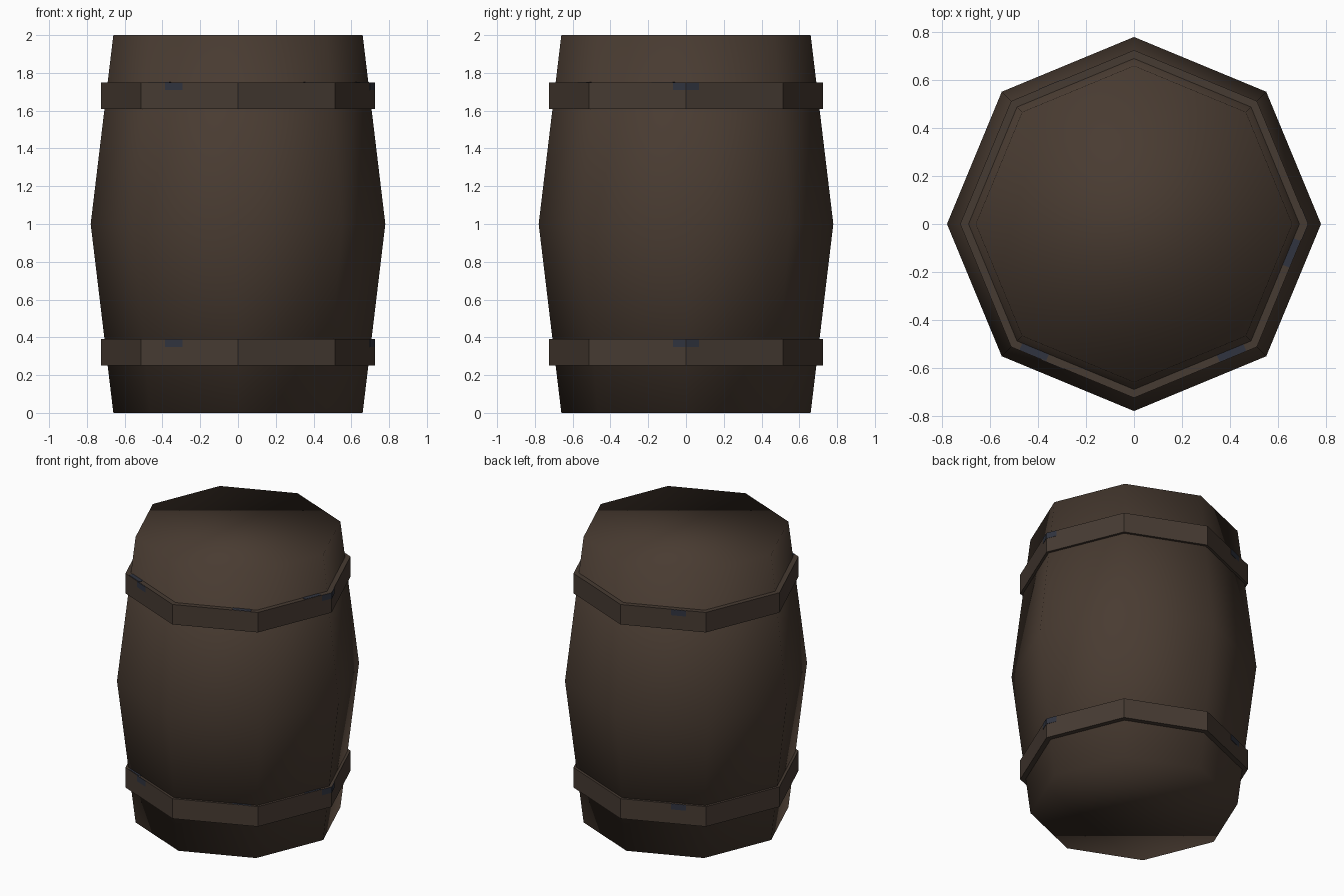
import bpy, bmesh, math
from mathutils import Matrix, Vector

if "Cube" in bpy.data.objects:
    bpy.data.objects.remove(bpy.data.objects["Cube"])


def material(name, rgb):
    m = bpy.data.materials.new(name)
    m.diffuse_color = (*rgb, 1)
    m.use_nodes = True
    m.node_tree.nodes["Principled BSDF"].inputs["Base Color"].default_value = m.diffuse_color
    return m


WOOD = material("dark brown wood", (0.066, 0.044, 0.031))
HOOP = material("dark brown hoop", (0.062, 0.043, 0.032))
BLUE = material("dull blue", (0.030, 0.034, 0.050))


def finish(bm, name, mat, smooth=False):
    bmesh.ops.recalc_face_normals(bm, faces=bm.faces)
    for f in bm.faces:
        f.smooth = smooth
    me = bpy.data.meshes.new(name)
    bm.to_mesh(me)
    bm.free()
    me.materials.append(mat)
    ob = bpy.data.objects.new(name, me)
    bpy.context.collection.objects.link(ob)


def lathe(name, profile, mat, closed=False, smooth=False):
    """Eight-sided lathe with corners on the x and y axes."""
    bm = bmesh.new()
    rings = [[bm.verts.new((r * math.cos(i * math.pi / 4), r * math.sin(i * math.pi / 4), z))
              for i in range(8)] for r, z in profile]
    pairs = list(zip(rings, rings[1:]))
    if closed:
        pairs.append((rings[-1], rings[0]))
    for a, b in pairs:
        for i in range(8):
            j = (i + 1) % 8
            bm.faces.new((a[i], a[j], b[j], b[i]))
    if not closed:
        bm.faces.new(rings[0])
        bm.faces.new(rings[-1])
    finish(bm, name, mat, smooth)


def plate(name, side, along, length, z, height, depth, inset):
    """Thin blue mark on one hoop side; along runs counter-clockwise from its middle."""
    a = (side + 0.5) * math.pi / 4
    r = 0.725 * math.cos(math.pi / 8) - inset
    bm = bmesh.new()
    bmesh.ops.create_cube(bm, size=1, matrix=Matrix.Rotation(a, 4, 'Z')
                          @ Matrix.Translation(Vector((r, along, z)))
                          @ Matrix.Diagonal((depth, length, height, 1)))
    finish(bm, name, BLUE)


# Barrel body with flat ends, smoothly shaded all over
lathe("barrel_body", [(0.66, 0), (0.78, 1), (0.66, 2)], WOOD, smooth=True)

for label, z in (("lower", 0.25), ("upper", 1.61)):
    # Raised hoop
    top = z + 0.14
    lathe(label + "_hoop", [(0.65, z), (0.725, z), (0.725, top), (0.65, top)], HOOP, closed=True)
    # Faint blue marks on the hoop's outer sides: (side, offset, length)
    for n, (s, t, w) in enumerate([(5, -0.09, 0.10), (0, -0.24, 0.07), (7, 0.24, 0.07),
                                   (2, 0.10, 0.10)]):
        plate(f"{label}_side_mark_{n}", s, t, w, top - 0.021, 0.04, 0.004, 0)
    # Faint blue marks on the hoop's top edge
    for n, (s, t) in enumerate([(5, -0.18), (6, 0.17), (7, 0.14)]):
        plate(f"{label}_top_mark_{n}", s, t, 0.12, top, 0.004, 0.03, 0.017)
